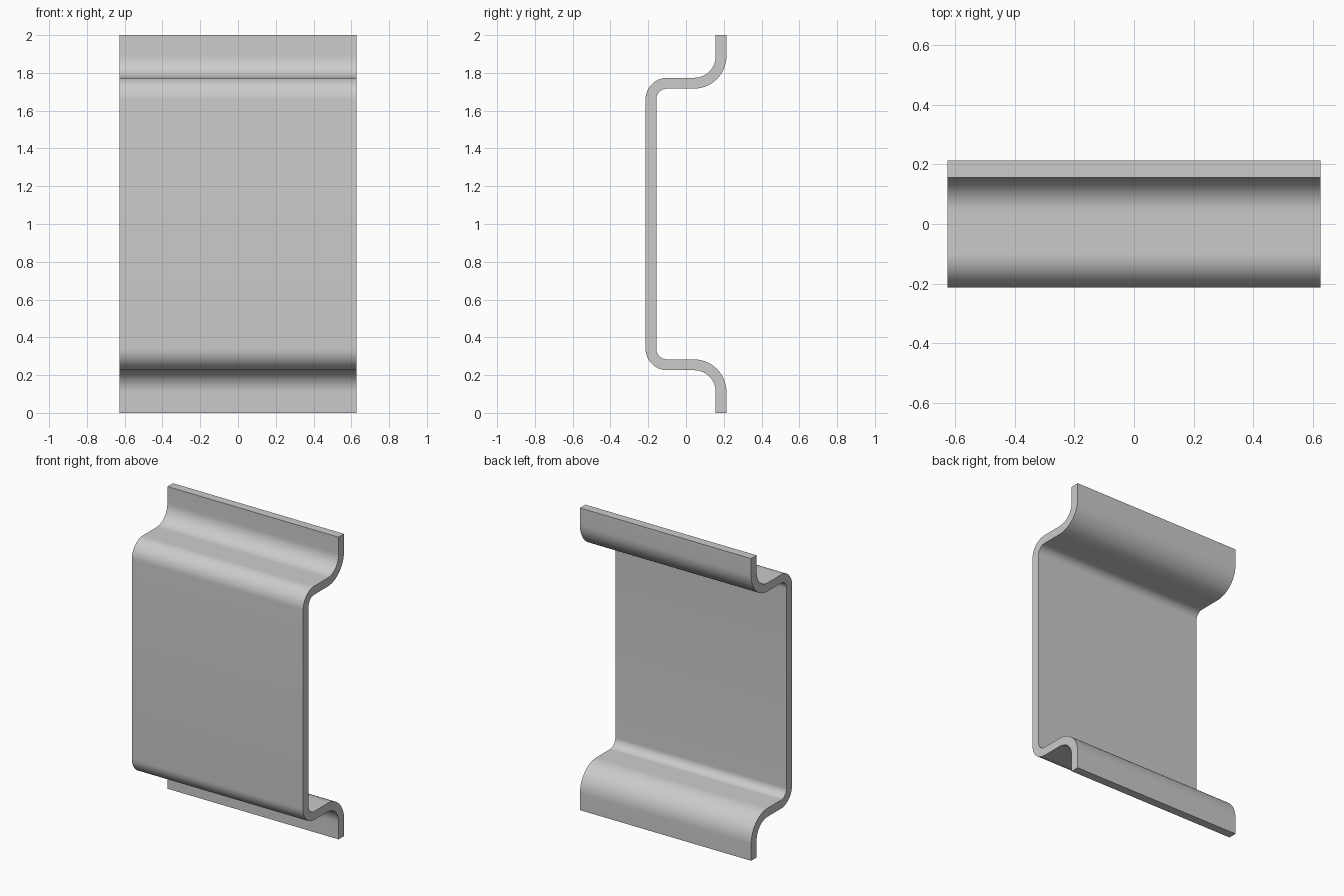
import bpy, bmesh
from math import sin, cos, radians

cube = bpy.data.objects.get("Cube")
if cube:
    bpy.data.objects.remove(cube, do_unlink=True)

WIDTH = 1.254    # along x
DEPTH = 0.214    # half depth along y
T = 0.057        # sheet thickness
R = 0.057        # inner radius of the front bend
FLANGE_R = 0.114 # inner radius of the flange bend
WEB = 1.774      # outer height of the upper web
STEPS = 14

grey = bpy.data.materials.new("steel grey")
grey.use_nodes = True
colour = (0.6, 0.6, 0.6, 1)
grey.diffuse_color = colour
grey.node_tree.nodes["Principled BSDF"].inputs["Base Color"].default_value = colour


def arc(y, z, r, start, end):
    angles = [radians(start + (end - start) * i / STEPS) for i in range(STEPS + 1)]
    return [(y + r * cos(a), z + r * sin(a)) for a in angles]


def half_side(front_r, flange_r):
    """Upper half of one sheet surface, from the front bend to the flange tip."""
    front = arc(R + T - DEPTH, WEB - R - T, front_r, 180, 90)
    flange = arc(DEPTH - T - FLANGE_R, WEB + FLANGE_R, flange_r, -90, 0)
    tip_y = flange[-1][0]
    return front + flange + [(tip_y, 2)]


def full_side(half):
    """Mirror the upper half to the lower half, tip to tip."""
    return [(y, 2 - z) for y, z in reversed(half)] + half


outer = full_side(half_side(R + T, FLANGE_R))
inner = full_side(half_side(R, FLANGE_R + T))

# Bent sheet: quad strips across the thickness, extruded along the width
bm = bmesh.new()
rows = [[bm.verts.new((-WIDTH / 2, y, z)) for y, z in side] for side in (outer, inner)]
for i in range(len(outer) - 1):
    bm.faces.new((rows[0][i], rows[0][i + 1], rows[1][i + 1], rows[1][i]))
ext = bmesh.ops.extrude_face_region(bm, geom=bm.faces[:])
moved = [v for v in ext["geom"] if isinstance(v, bmesh.types.BMVert)]
bmesh.ops.translate(bm, verts=moved, vec=(WIDTH, 0, 0))
bmesh.ops.recalc_face_normals(bm, faces=bm.faces[:])

mesh = bpy.data.meshes.new("bent_sheet_bracket")
bm.to_mesh(mesh)
bm.free()
mesh.materials.append(grey)
bracket = bpy.data.objects.new("bent_sheet_bracket", mesh)
bpy.context.collection.objects.link(bracket)

bpy.ops.object.select_all(action="DESELECT")
bracket.select_set(True)
bpy.context.view_layer.objects.active = bracket
bpy.ops.object.shade_smooth_by_angle(angle=radians(30))
